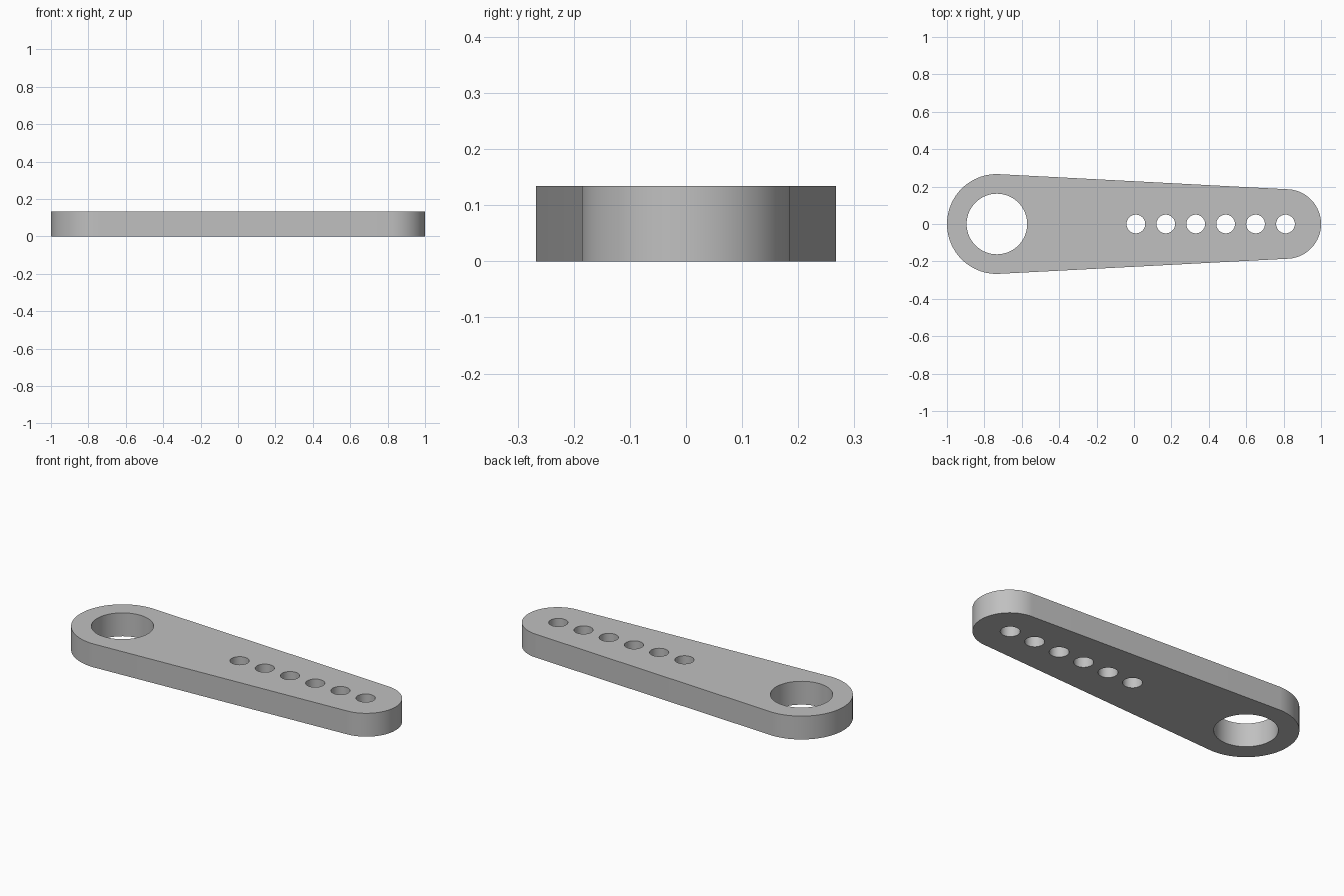
import bpy
import bmesh
from math import pi, cos, sin

cube = bpy.data.objects.get("Cube")
if cube:
    bpy.data.objects.remove(cube, do_unlink=True)

THICK = 0.134
BIG_X, BIG_R, BORE_R = -0.733, 0.267, 0.162
TIP_X, TIP_R, HOLE_R = 0.814, 0.186, 0.05
HOLE_START, HOLE_STEP, HOLE_COUNT = 0.01, 0.16, 6

grey = bpy.data.materials.new("plain grey")
grey.use_nodes = True
colour = (0.53, 0.53, 0.53, 1)
grey.diffuse_color = colour
grey.node_tree.nodes["Principled BSDF"].inputs["Base Color"].default_value = colour


def arc(cx, r, start, sweep, steps):
    return [(cx + r * cos(start + sweep * i / steps),
             r * sin(start + sweep * i / steps)) for i in range(steps + 1)]


def prism(bm, points, z0, z1):
    """Extrude a closed outline from z0 up to z1."""
    base = bm.faces.new([bm.verts.new((x, y, z0)) for x, y in points])
    top = bmesh.ops.extrude_face_region(bm, geom=[base])["geom"]
    bmesh.ops.translate(bm, vec=(0, 0, z1 - z0),
                        verts=[v for v in top if isinstance(v, bmesh.types.BMVert)])


def make_object(name, outlines, z0, z1):
    bm = bmesh.new()
    for points in outlines:
        prism(bm, points, z0, z1)
    bmesh.ops.recalc_face_normals(bm, faces=bm.faces)
    mesh = bpy.data.meshes.new(name)
    bm.to_mesh(mesh)
    bm.free()
    mesh.materials.append(grey)
    obj = bpy.data.objects.new(name, mesh)
    bpy.context.collection.objects.link(obj)
    return obj


# Tapered arm with a wide rounded end and a narrow rounded end
outline = arc(TIP_X, TIP_R, -pi / 2, pi, 48) + arc(BIG_X, BIG_R, pi / 2, pi, 48)
arm = make_object("lever_arm", [outline], 0, THICK)

# Large bore and the row of small holes
holes = [arc(BIG_X, BORE_R, 0, 2 * pi, 64)[:-1]]
holes += [arc(HOLE_START + HOLE_STEP * i, HOLE_R, 0, 2 * pi, 40)[:-1]
          for i in range(HOLE_COUNT)]
cutter = make_object("hole_cutter", holes, -0.1, THICK + 0.1)
cutter.hide_render = True

cut = arm.modifiers.new("holes", "BOOLEAN")
cut.operation = "DIFFERENCE"
cut.solver = "EXACT"
cut.object = cutter

bpy.ops.object.select_all(action="DESELECT")
bpy.context.view_layer.objects.active = arm
arm.select_set(True)
bpy.ops.object.modifier_apply(modifier=cut.name)
bpy.data.objects.remove(cutter, do_unlink=True)

# Smooth walls, crisp rims
bpy.ops.object.shade_smooth_by_angle(angle=pi / 6)
